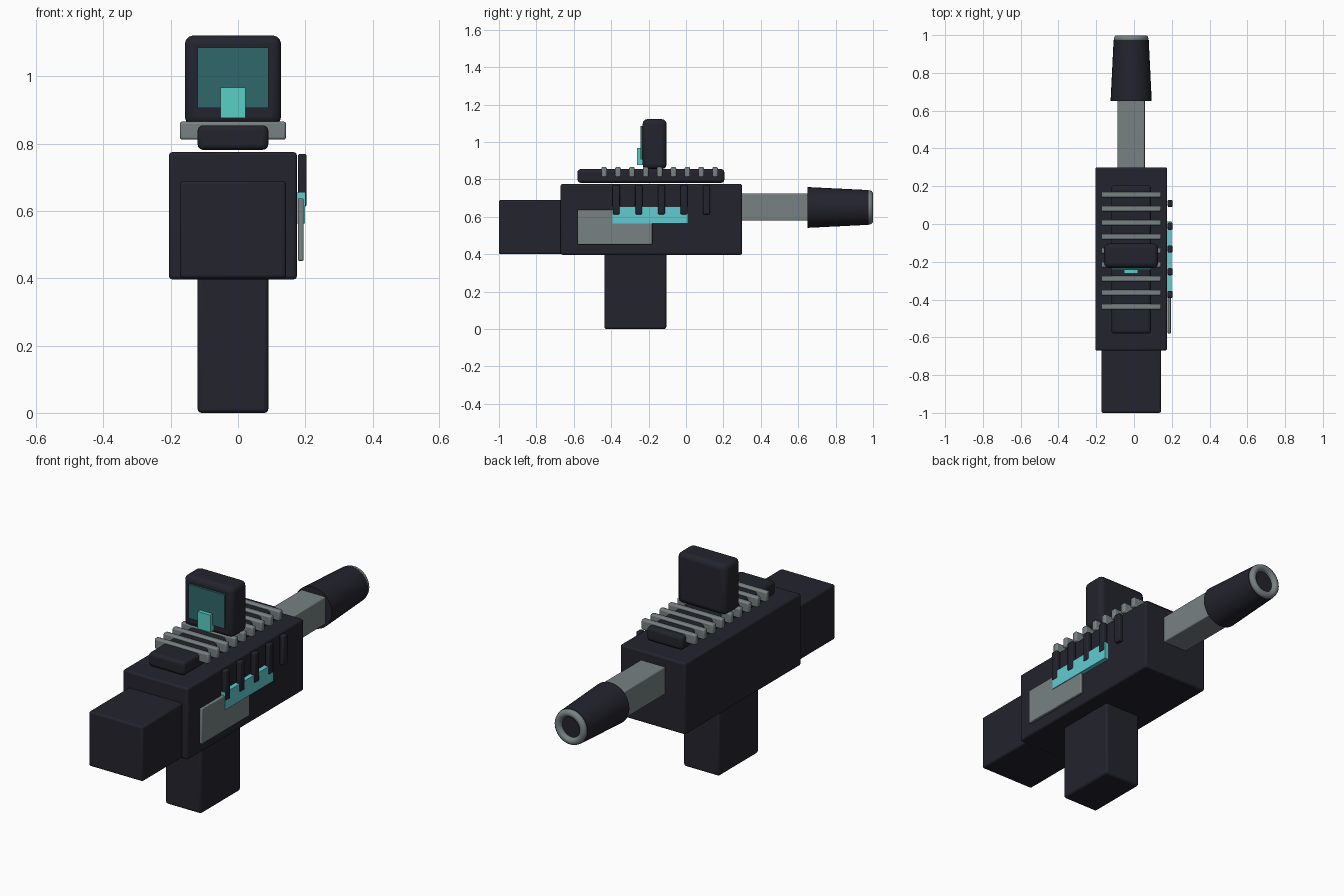
import bpy, math

if "Cube" in bpy.data.objects:
    bpy.data.objects.remove(bpy.data.objects["Cube"])

CX = -0.015  # centre line of the body


def mat(name, rgb):
    m = bpy.data.materials.new(name)
    m.diffuse_color = (*rgb, 1)
    m.use_nodes = True
    m.node_tree.nodes["Principled BSDF"].inputs["Base Color"].default_value = m.diffuse_color
    return m


dark = mat("dark charcoal", (0.017, 0.017, 0.027))
grey = mat("steel grey", (0.185, 0.22, 0.23))
cyan = mat("cyan glow", (0.12, 0.6, 0.63))
mint = mat("mint glow", (0.1, 0.63, 0.56))
teal = mat("dim teal glass", (0.03, 0.14, 0.145))


def box(name, x, y, z, m, bevel=0.0, seg=3):
    """Box from (min, max) ranges with an optional rounded edge."""
    bpy.ops.mesh.primitive_cube_add(size=1, location=[sum(r) / 2 for r in (x, y, z)])
    o = bpy.context.object
    o.name = name
    o.scale = [r[1] - r[0] for r in (x, y, z)]
    bpy.ops.object.transform_apply(location=False, rotation=False, scale=True)
    o.data.materials.append(m)
    if bevel:
        b = o.modifiers.new("bevel", 'BEVEL')
        b.width, b.segments = bevel, seg
        bpy.ops.object.shade_smooth_by_angle(angle=math.radians(35))
    return o


def mid(half):
    return (CX - half, CX + half)


# main masses
box("body", mid(0.19), (-0.67, 0.30), (0.397, 0.775), dark, 0.01)
box("stock", mid(0.158), (-1.0, -0.66), (0.40, 0.69), dark, 0.01)
box("grip", mid(0.105), (-0.437, -0.105), (0.0, 0.41), dark, 0.012)
box("barrel", mid(0.072), (0.29, 0.67), (0.58, 0.725), grey, 0.006)

# tapered muzzle and its ring
bpy.ops.mesh.primitive_cone_add(vertices=32, radius1=0.109, radius2=0.093, depth=0.325,
                                location=(CX, 0.8125, 0.65), rotation=(-math.pi / 2, 0, 0))
muzzle = bpy.context.object
muzzle.name = "muzzle"
muzzle.data.materials.append(dark)
bpy.ops.object.shade_smooth_by_angle(angle=math.radians(35))
bpy.ops.mesh.primitive_torus_add(major_radius=0.073, minor_radius=0.019, major_segments=32,
                                 minor_segments=10, location=(CX, 0.981, 0.65),
                                 rotation=(math.pi / 2, 0, 0))
ring = bpy.context.object
ring.name = "muzzle_ring"
ring.data.materials.append(grey)
bpy.ops.object.shade_smooth_by_angle(angle=math.radians(60))

# top rail with cross ribs
box("top_rail", mid(0.105), (-0.58, 0.205), (0.782, 0.855), dark, 0.016)
for i in range(9):
    y = -0.438 + i * 0.0742
    box(f"rail_rib_{i + 1}", mid(0.158), (y - 0.015, y + 0.015), (0.812, 0.866), grey, 0.007, 2)

# sight with screen and reticle
box("sight", mid(0.143), (-0.232, -0.104), (0.855, 1.122), dark, 0.025)
box("sight_screen", mid(0.105), (-0.243, -0.228), (0.907, 1.086), teal)
box("sight_reticle", mid(0.037), (-0.263, -0.23), (0.877, 0.968), mint)

# right side: panel, light strip and vent bars
box("side_panel", (0.178, 0.195), (-0.58, -0.18), (0.452, 0.638), grey, 0.004, 2)
box("side_light", (0.174, 0.199), (-0.392, 0.012), (0.563, 0.655), cyan)
for i in range(5):
    y = -0.373 + i * 0.1205
    box(f"vent_bar_{i + 1}", (0.178, 0.204), (y - 0.019, y + 0.019), (0.613, 0.77), dark, 0.006, 2)
